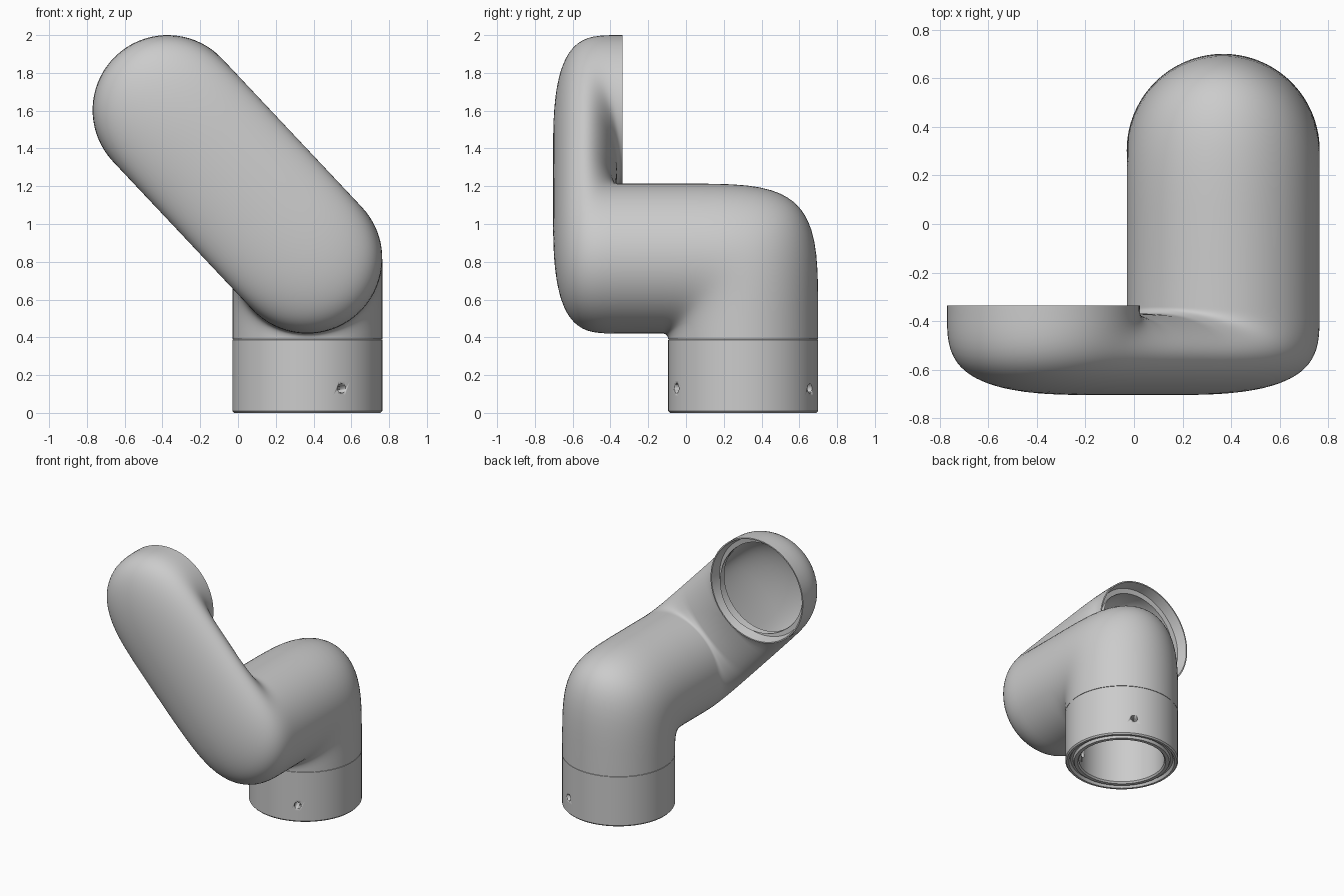
import bpy, bmesh, math
from mathutils import Vector as V

if "Cube" in bpy.data.objects:
    bpy.data.objects.remove(bpy.data.objects["Cube"])

N, R, E, WALL = 72, 0.397, 0.03, 0.06      # ring sides, pipe radius, inner fillet, wall
X, Y, Z = V((1, 0, 0)), V((0, 1, 0)), V((0, 0, 1))
BASE = V((0.367, 0.303, 0))
C1 = V((0.367, -0.34, 0.817))              # lower end of the slanted arm
C2 = V((-0.373, -0.335, 1.603))            # upper end of the slanted arm
A = V((C2.x - C1.x, 0, C2.z - C1.z)).normalized()
PHASE = math.atan2(-A.x, -A.z)             # twist aligning first elbow with second
W = Z * math.cos(PHASE + math.pi / 2) + X * math.sin(PHASE + math.pi / 2)


def finish(name, bm, angle=38):
    bmesh.ops.recalc_face_normals(bm, faces=bm.faces)
    me = bpy.data.meshes.new(name)
    bm.to_mesh(me)
    bm.free()
    ob = bpy.data.objects.new(name, me)
    bpy.context.collection.objects.link(ob)
    bpy.ops.object.select_all(action='DESELECT')
    ob.select_set(True)
    bpy.context.view_layer.objects.active = ob
    bpy.ops.object.shade_smooth_by_angle(angle=math.radians(angle))
    return ob


def loft(name, rings):
    """Skin a closed loop of rings (outside, lip, inside and back)."""
    bm = bmesh.new()
    vs = [[bm.verts.new(p) for p in r] for r in rings]
    for a, b in zip(vs, vs[1:] + vs[:1]):
        for i in range(N):
            j = (i + 1) % N
            bm.faces.new((a[i], a[j], b[j], b[i]))
    return finish(name, bm)


def ring(c, u, w, ru, rw, phase=0.0):
    pts = []
    for i in range(N):
        t = 2 * math.pi * i / N + phase
        pts.append(c + u * (ru * math.cos(t)) + w * (rw * math.sin(t)))
    return pts


def elbow(pivot, a, da, b, db, n, w, inset, phase=0.0, steps=22):
    """Rings fanned around the inner corner, from direction a to direction b."""
    out = []
    for k in range(steps + 1):
        f = k / steps
        f = (f + 0.5 * math.sin(4 * math.pi * f) / (-4 * math.pi)) * math.pi / 2
        p = (a * (da * max(math.cos(f), 0) ** (2 / n))
             + b * (db * max(math.sin(f), 0) ** (2 / n)))
        d, u = p.length, p.normalized()
        out.append(ring(pivot + u * (E + d) / 2, u, w,
                        (d - E) / 2 - inset, R - inset, phase))
    return out


def pipe(inset):
    full = 2 * R + E
    p1 = V((BASE.x, BASE.y - R - E, 0.39))
    p2 = C1 + A * (R + E)
    p3 = C2 - A * (R + E)
    return (elbow(p1, Y, full, Z, full, 4.7, X, inset, PHASE)
            + elbow(p2, -A, full, -Y, 0.364, 3.9, W, inset)
            + elbow(p3, -Y, 0.369, A, full, 3.9, W, inset))


# Bent hollow pipe with a stepped lip at its upper mouth
lip = [ring(C2 - Y * d, A, W, r, r) for r, d in
       ((0.388, 0), (0.372, 0.075), (0.335, 0.08))]
loft("bent_pipe", pipe(0) + lip + pipe(WALL)[:-3][::-1])

# Base collar with grooved lower face and a fine seam at the top
profile = [(0.397, 0.01), (0.397, 0.09), (0.397, 0.17), (0.397, 0.387),
           (0.393, 0.39), (0.30, 0.39), (0.30, 0.012), (0.31, 0.0),
           (0.335, 0.0), (0.343, 0.02), (0.36, 0.02), (0.372, 0.0), (0.388, 0.0)]
collar = loft("base_collar", [ring(BASE + Z * z, X, Y, r, r) for r, z in profile])

# Two screw holes through the collar wall
bm = bmesh.new()
for s in (-1, 1):
    d = V((0.18, s * 0.35, 0)).normalized()
    m = d.to_track_quat('Z', 'Y').to_matrix().to_4x4()
    m.translation = BASE + d * 0.36 + Z * 0.13
    bmesh.ops.create_cone(bm, cap_ends=True, segments=20, radius1=0.025,
                          radius2=0.025, depth=0.2, matrix=m)
cutter = finish("hole_cutter", bm)
cutter.hide_render = True
cutter.hide_set(True)
mod = collar.modifiers.new("holes", 'BOOLEAN')
mod.operation, mod.object = 'DIFFERENCE', cutter
# run the cut before the smoothing modifier, if one is present
collar.modifiers.move(len(collar.modifiers) - 1, 0)
